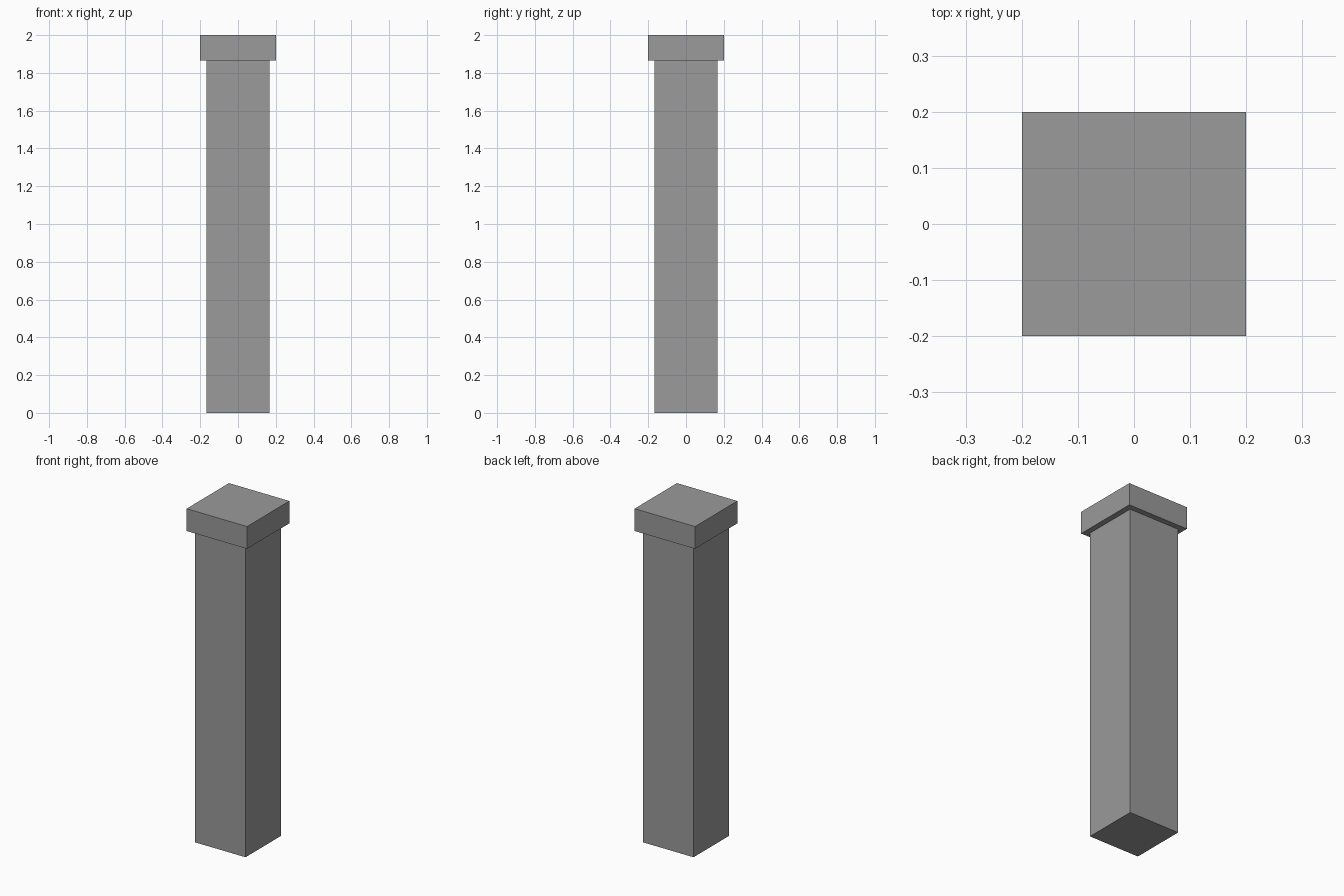
import bpy

if "Cube" in bpy.data.objects:
    bpy.data.objects.remove(bpy.data.objects["Cube"])

# Dark grey shared by both parts
grey = bpy.data.materials.new("dark_grey")
grey.diffuse_color = (0.325, 0.325, 0.325, 1)
grey.use_nodes = True
grey.node_tree.nodes["Principled BSDF"].inputs["Base Color"].default_value = grey.diffuse_color


def box(name, width, z0, z1):
    """Square box centred on the z axis between two heights."""
    bpy.ops.mesh.primitive_cube_add(size=1, location=(0, 0, (z0 + z1) / 2))
    obj = bpy.context.object
    obj.name = name
    obj.scale = (width, width, z1 - z0)
    bpy.ops.object.transform_apply(location=False, rotation=False, scale=True)
    obj.data.materials.append(grey)
    return obj


CAP_BOTTOM = 1.8667

# Square post
box("pillar_shaft", 0.3333, 0.0, CAP_BOTTOM)

# Overhanging cap block
box("pillar_cap", 0.4, CAP_BOTTOM, 2.0)
